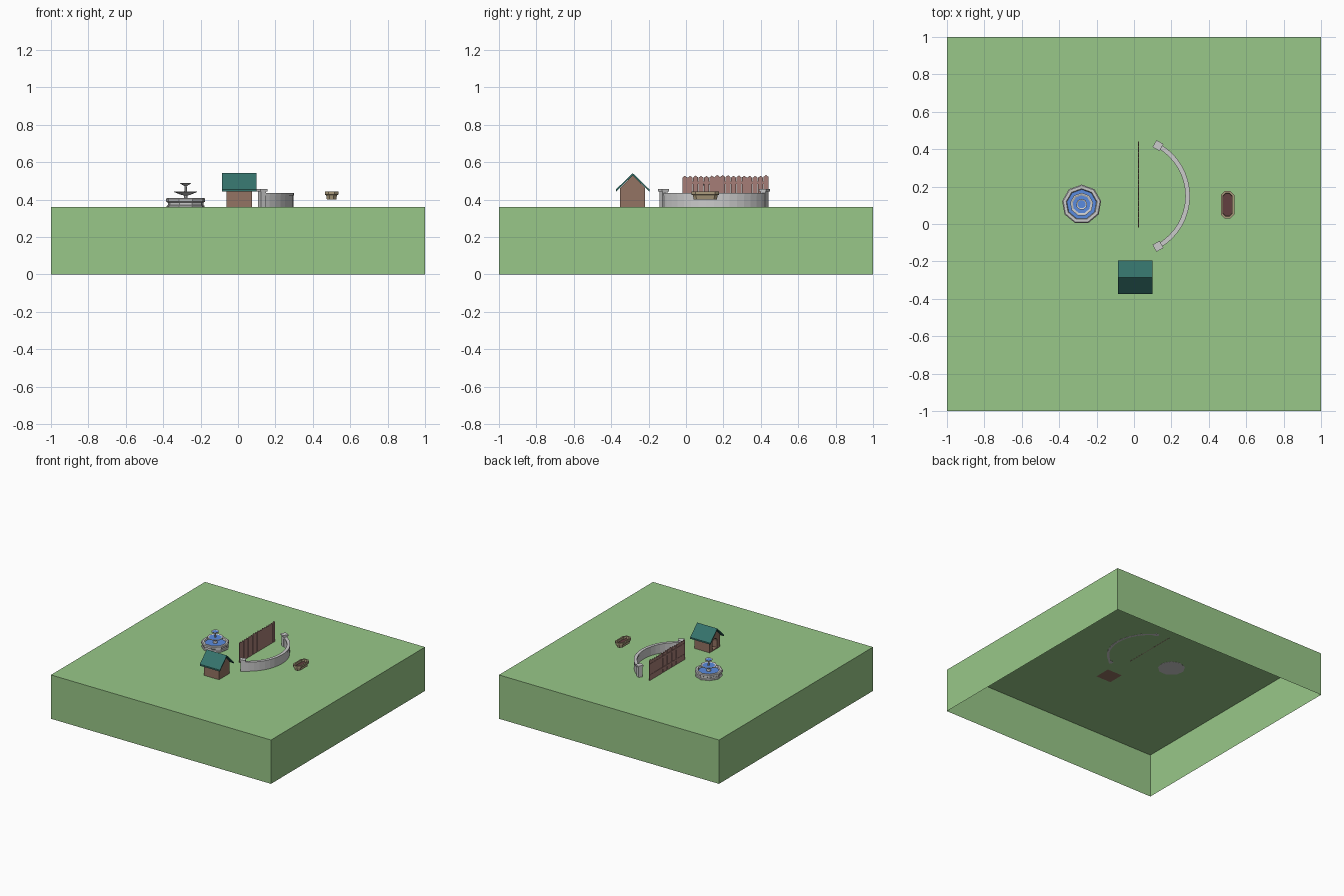
import bpy, bmesh, random
from math import sin, cos, pi, radians, hypot, atan2
from mathutils import Matrix

if "Cube" in bpy.data.objects:
    bpy.data.objects.remove(bpy.data.objects["Cube"])

random.seed(4)
G = 0.359  # just below lawn level (0.36), so parts sit into the lawn


def material(name, r, g, b):
    m = bpy.data.materials.new(name)
    m.diffuse_color = [(c / 255) ** 2.2 for c in (r, g, b)] + [1]
    m.use_nodes = True
    m.node_tree.nodes["Principled BSDF"].inputs["Base Color"].default_value = m.diffuse_color
    return m


GRASS = material("grass", 151, 198, 135)
ROOF = material("roof_teal", 56, 114, 107)
TIMBER = material("timber", 146, 115, 99)
FENCE = material("fence_wood", 165, 125, 118)
WATER = material("water", 90, 138, 222)
CLAY = material("tub_tan", 168, 152, 122)
SOIL = material("soil", 98, 66, 66)


def finish(name, bm, mat=None, normals=True):
    if normals:
        bmesh.ops.recalc_face_normals(bm, faces=bm.faces)
    me = bpy.data.meshes.new(name)
    bm.to_mesh(me)
    bm.free()
    ob = bpy.data.objects.new(name, me)
    bpy.context.collection.objects.link(ob)
    if mat:
        me.materials.append(mat)
    return ob


def add_box(bm, centre, size, turn=0):
    m = Matrix.Translation(centre) @ Matrix.Rotation(turn, 4, 'Z') @ Matrix.Diagonal((*size, 1))
    return bmesh.ops.create_cube(bm, size=1, matrix=m)["verts"]


def add_prism(bm, yz, x0, x1):
    """Extrude a closed (y, z) outline from x0 to x1."""
    a = [bm.verts.new((x0, y, z)) for y, z in yz]
    b = [bm.verts.new((x1, y, z)) for y, z in yz]
    bm.faces.new(a)
    bm.faces.new(b[::-1])
    for i in range(len(a)):
        j = (i + 1) % len(a)
        bm.faces.new((a[i], b[i], b[j], a[j]))


def lathe(name, profile, centre, n, phase, mat=None, stretch=0):
    """Turn an (r, z) profile with n sides; stretch pulls the halves apart in y."""
    bm = bmesh.new()
    rings = []
    for r, z in profile:
        ring = []
        for i in range(n):
            a = phase + 2 * pi * i / n
            s = stretch if sin(a) > 0 else -stretch
            ring.append(bm.verts.new((centre[0] + r * cos(a), centre[1] + r * sin(a) + s, z)))
        rings.append(ring)
    for p, q in zip(rings, rings[1:]):
        for i in range(n):
            j = (i + 1) % n
            bm.faces.new((p[i], p[j], q[j], q[i]))
    bm.faces.new(rings[0][::-1])
    if len(rings) == 1:
        return finish(name, bm, mat, False)
    bm.faces.new(rings[-1])
    return finish(name, bm, mat)


def water_disc(name, r, z, centre):
    ob = lathe(name, [(r, z)], centre, 9, pi / 2, WATER)
    ob.data.flip_normals()
    return ob


# lawn block, open underneath
bm = bmesh.new()
add_box(bm, (0, 0, 0.18), (2, 2, 0.36))
bm.faces.ensure_lookup_table()
bottom = [f for f in bm.faces if f.calc_center_median().z < 0.01]
bmesh.ops.delete(bm, geom=bottom, context='FACES_ONLY')
finish("lawn", bm, GRASS, False)

# fountain: nine-sided basin, stem with two bowls, water
FC = (-0.28, 0.105)
lathe("fountain_basin", [(0.103, G), (0.103, 0.366), (0.097, 0.370), (0.097, 0.384),
      (0.106, 0.389), (0.106, 0.404), (0.100, 0.409), (0.084, 0.409), (0.080, 0.400),
      (0.078, 0.372)], FC, 9, pi / 2)
lathe("fountain_stem", [(0.022, 0.37), (0.018, 0.402), (0.010, 0.410), (0.010, 0.422),
      (0.026, 0.426), (0.062, 0.440), (0.062, 0.444), (0.056, 0.444), (0.030, 0.434),
      (0.008, 0.436), (0.006, 0.472), (0.013, 0.476), (0.030, 0.486), (0.030, 0.490),
      (0.026, 0.490), (0.010, 0.482)], FC, 9, pi / 2)
water_disc("basin_water", 0.081, 0.396, FC)
water_disc("lower_bowl_water", 0.052, 0.441, FC)
water_disc("upper_bowl_water", 0.024, 0.488, FC)

# kennel body with gables along x, doorway on the left end
HY = -0.285
bm = bmesh.new()
add_prism(bm, [(HY - 0.067, 0.36), (HY + 0.067, 0.36), (HY + 0.067, 0.462),
               (HY, 0.530), (HY - 0.067, 0.462)], -0.062, 0.074)
house = finish("kennel_body", bm, TIMBER)
bm = bmesh.new()
arch = [(HY + 0.031 * cos(pi * i / 6), 0.420 + 0.031 * sin(pi * i / 6)) for i in range(7)]
add_prism(bm, [(HY - 0.031, 0.366), (HY + 0.031, 0.366)] + arch, -0.08, 0.065)
cutter = finish("doorway_cutter", bm)
cutter.hide_render = True
cutter.hide_set(True)
cut = house.modifiers.new("doorway", 'BOOLEAN')
cut.operation = 'DIFFERENCE'
cut.solver = 'EXACT'
cut.object = cutter

# kennel roof
bm = bmesh.new()
half = [(0.090, 0.444), (0.090, 0.455)]
add_prism(bm, [(HY - 0.090, 0.442), (HY - 0.090, 0.454), (HY, 0.541), (HY + 0.090, 0.454),
               (HY + 0.090, 0.442), (HY, 0.529)], -0.085, 0.098)
finish("kennel_roof", bm, ROOF)

# picket fence
bm = bmesh.new()
N, Y0, Y1, FX = 16, -0.02, 0.443, 0.025
pitch = (Y1 - Y0) / N
for i in range(N):
    a = Y0 + i * pitch
    b = a + pitch * 0.93
    top = 0.529 + random.uniform(-0.003, 0.003)
    add_prism(bm, [(a, G), (b, G), (b, top - 0.010), ((a + b) / 2, top), (a, top - 0.010)],
              FX - 0.002, FX + 0.002)
for z in (0.40, 0.49):
    add_box(bm, (FX - 0.003, (Y0 + Y1) / 2, z), (0.003, Y1 - Y0 - 0.002, 0.014))
finish("picket_fence", bm, FENCE)

# curved garden wall with overhanging coping
CX, CY, R, SPAN = -0.021, 0.15, 0.308, radians(61)
section = [(-0.009, G), (0.009, G), (0.009, 0.423), (0.0125, 0.423), (0.0125, 0.436),
           (-0.0125, 0.436), (-0.0125, 0.423), (-0.009, 0.423)]
bm = bmesh.new()
rings = []
for k in range(17):
    a = -SPAN + 2 * SPAN * k / 16
    rings.append([bm.verts.new((CX + (R + d) * cos(a), CY + (R + d) * sin(a), z))
                  for d, z in section])
for p, q in zip(rings, rings[1:]):
    for i in range(len(section)):
        j = (i + 1) % len(section)
        bm.faces.new((p[i], p[j], q[j], q[i]))
bm.faces.new(rings[0])
bm.faces.new(rings[-1][::-1])
finish("curved_wall", bm)

# wall end posts with caps
for side, label in ((-1, "front"), (1, "back")):
    a = side * SPAN
    x, y = CX + R * cos(a), CY + R * sin(a)
    bm = bmesh.new()
    add_box(bm, (x, y, (G + 0.445) / 2), (0.032, 0.032, 0.445 - G), a)
    add_box(bm, (x, y, 0.450), (0.043, 0.043, 0.012), a)
    finish("wall_post_" + label, bm)

# elongated eight-sided planter tub and its soil
PC = (0.5, 0.103)
K = 1 / cos(pi / 8)
lathe("planter", [(0.025 * K, 0.400), (0.029 * K, 0.424), (0.036 * K, 0.426),
      (0.036 * K, 0.442), (0.025 * K, 0.442), (0.021 * K, 0.408)], PC, 8, pi / 8, CLAY, 0.037)
soil = lathe("planter_soil", [(0.0235 * K, 0.424)], PC, 8, pi / 8, SOIL, 0.037)
soil.data.flip_normals()
